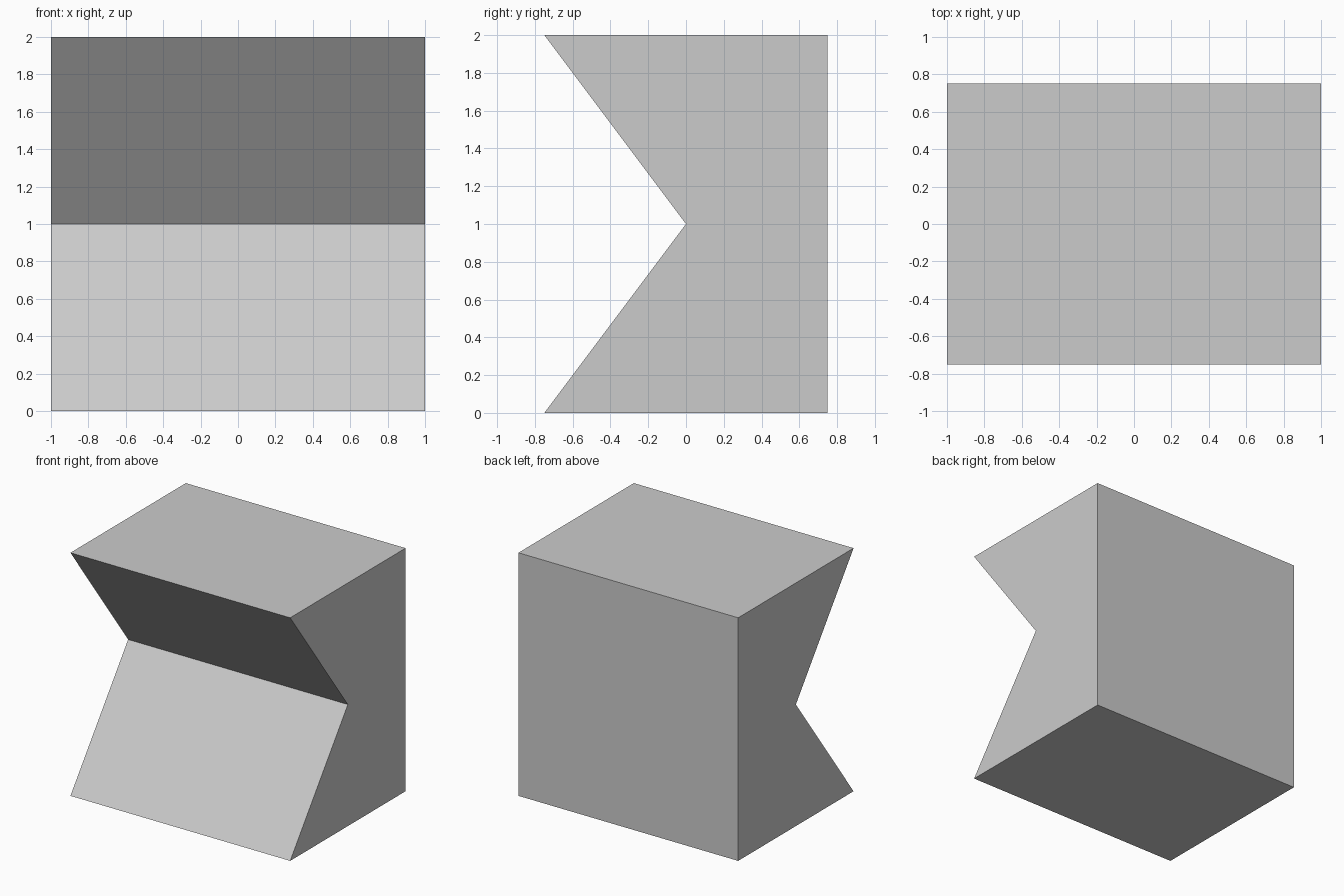
import bpy
import bmesh

if "Cube" in bpy.data.objects:
    bpy.data.objects.remove(bpy.data.objects["Cube"])

WIDTH = 2.0

# Side profile (y, z): a block with a V notch along its front
profile = [(-0.75, 0), (0.75, 0), (0.75, 2), (-0.75, 2), (0, 1)]

bm = bmesh.new()
side = bm.faces.new([bm.verts.new((-WIDTH / 2, y, z)) for y, z in profile])

# Extrude the profile across the width
result = bmesh.ops.extrude_face_region(bm, geom=[side], use_keep_orig=True)
moved = [v for v in result["geom"] if isinstance(v, bmesh.types.BMVert)]
bmesh.ops.translate(bm, verts=moved, vec=(WIDTH, 0, 0))
bmesh.ops.recalc_face_normals(bm, faces=bm.faces)

mesh = bpy.data.meshes.new("notched_block")
bm.to_mesh(mesh)
bm.free()
block = bpy.data.objects.new("notched_block", mesh)
bpy.context.collection.objects.link(block)
